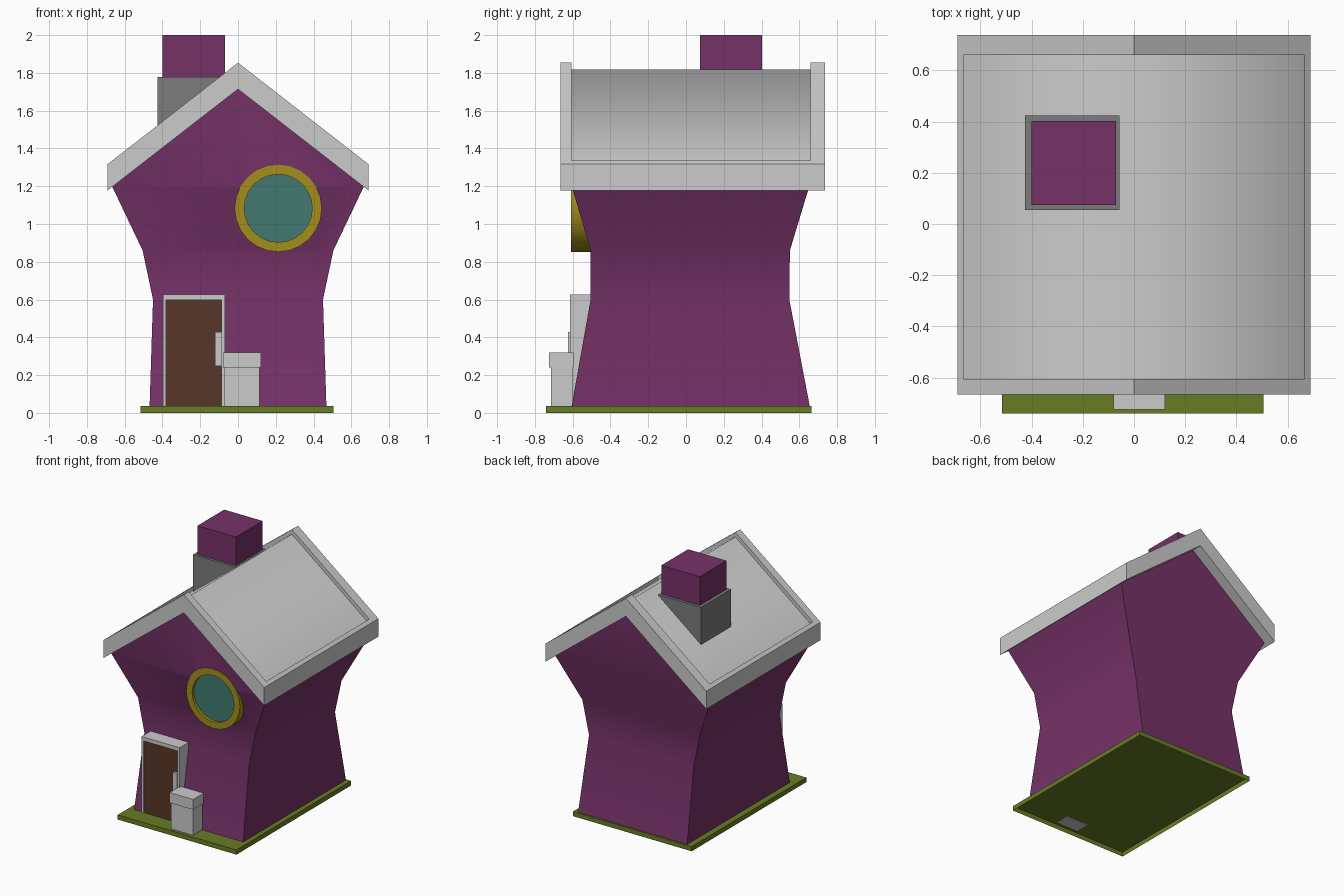
import bpy, bmesh, math
from mathutils import Matrix

if "Cube" in bpy.data.objects:
    bpy.data.objects.remove(bpy.data.objects["Cube"])


def material(name, rgb):
    m = bpy.data.materials.new(name)
    m.diffuse_color = (*rgb, 1)
    m.use_nodes = True
    m.node_tree.nodes["Principled BSDF"].inputs["Base Color"].default_value = m.diffuse_color
    return m


PURPLE = material("purple", (0.18, 0.032, 0.137))
GOLD = material("gold", (0.36, 0.27, 0.012))
TEAL = material("teal", (0.053, 0.195, 0.165))
BROWN = material("brown", (0.096, 0.038, 0.021))
GREEN = material("green", (0.137, 0.2, 0.017))
STONE = material("dark_grey", (0.2, 0.2, 0.2))


def finish(name, bm, mat=None, angle=None):
    bmesh.ops.recalc_face_normals(bm, faces=bm.faces)
    me = bpy.data.meshes.new(name)
    bm.to_mesh(me)
    bm.free()
    ob = bpy.data.objects.new(name, me)
    bpy.context.collection.objects.link(ob)
    if mat:
        me.materials.append(mat)
    if angle:
        smooth(ob, angle)
    return ob


def smooth(ob, angle):
    bpy.ops.object.select_all(action='DESELECT')
    ob.select_set(True)
    bpy.context.view_layer.objects.active = ob
    bpy.ops.object.shade_smooth_by_angle(angle=math.radians(angle))


def box(name, x, y, z, mat=None, open_bottom=False):
    bm = bmesh.new()
    bmesh.ops.create_cube(bm, size=1)
    for v in bm.verts:
        v.co = [r[0] if c < 0 else r[1] for c, r in zip(v.co, (x, y, z))]
    if open_bottom:
        low = [f for f in bm.faces if all(v.co.z < z[0] + 1e-5 for v in f.verts)]
        bmesh.ops.delete(bm, geom=low, context='FACES_ONLY')
    return finish(name, bm, mat)


def prism(name, pts, y0, y1, mat=None):
    """Extrude an x-z outline along y."""
    bm = bmesh.new()
    f = bm.faces.new([bm.verts.new((x, y0, z)) for x, z in pts])
    new = bmesh.ops.extrude_face_region(bm, geom=[f])["geom"]
    for v in new:
        if isinstance(v, bmesh.types.BMVert):
            v.co.y = y1
    return finish(name, bm, mat)


def disc(name, centre, radius, y0, y1, mat=None):
    bm = bmesh.new()
    turn = Matrix.Translation((centre[0], (y0 + y1) / 2, centre[1])) @ Matrix.Rotation(math.pi / 2, 4, 'X')
    bmesh.ops.create_cone(bm, cap_ends=True, segments=24, radius1=radius, radius2=radius,
                          depth=y1 - y0, matrix=turn)
    return finish(name, bm, mat)


def cut(ob, cutter):
    mod = ob.modifiers.new("cut", 'BOOLEAN')
    mod.object = cutter
    mod.operation = 'DIFFERENCE'
    mod.solver = 'EXACT'
    bpy.context.view_layer.objects.active = ob
    bpy.ops.object.modifier_apply(modifier=mod.name)
    bpy.data.objects.remove(cutter)


# Lawn tray, hollow underneath
LAWN = 0.036
box("lawn_base", (-0.515, 0.505), (-0.74, 0.665), (0, LAWN), GREEN, open_bottom=True)
FLOOR = LAWN + 0.001

# Pinched house walls: lofted rings topped by a gable
levels = [(FLOOR, 0.468, -0.605, 0.655), (0.6, 0.45, -0.505, 0.547),
          (0.86, 0.505, -0.505, 0.55), (1.2, 0.667, -0.605, 0.653)]
bm = bmesh.new()
rings = [[bm.verts.new(p) for p in ((-w, f, z), (w, f, z), (w, b, z), (-w, b, z))]
         for z, w, f, b in levels]
for lo, hi in zip(rings, rings[1:]):
    for i in range(4):
        j = (i + 1) % 4
        bm.faces.new((lo[i], lo[j], hi[j], hi[i]))
bm.faces.new(rings[0][::-1])
front, back = bm.verts.new((0, -0.605, 1.73)), bm.verts.new((0, 0.653, 1.73))
a, b, c, d = rings[-1]
for face in ((a, b, front), (c, d, back), (b, c, back, front), (d, a, front, back)):
    bm.faces.new(face)
walls = finish("house_walls", bm, PURPLE)

# Round window set into the front wall
WIN = (0.213, 1.083)
cut(walls, disc("window_hole", WIN, 0.205, -0.8, -0.49))
smooth(walls, 30)
bm = bmesh.new()
section = [bm.verts.new((WIN[0] + r, y, WIN[1]))
           for r, y in ((0.18, -0.61), (0.231, -0.61), (0.231, -0.48), (0.18, -0.48))]
edges = [bm.edges.new((section[i], section[(i + 1) % 4])) for i in range(4)]
bmesh.ops.spin(bm, geom=section + edges, cent=(WIN[0], 0, WIN[1]), axis=(0, 1, 0),
               angle=math.tau, steps=24, use_merge=True)
bmesh.ops.remove_doubles(bm, verts=bm.verts, dist=1e-4)
finish("window_frame", bm, GOLD, 40)
disc("window_glass", WIN, 0.19, -0.588, -0.5, TEAL)

# Roof frame with a recess over both slopes
SLOPE = 0.537 / 0.69


def top(x, drop=0.0):
    return 1.854 - drop - SLOPE * abs(x)


roof = prism("roof_frame", [(-0.69, 1.178), (0, 1.714), (0.69, 1.178),
                            (0.69, top(0.69)), (0, top(0)), (-0.69, top(0.69))], -0.665, 0.737)
cut(roof, prism("roof_recess", [(-0.665, top(0.665, 0.05)), (0, top(0, 0.05)), (0.665, top(0.665, 0.05)),
                                (0.665, 2.2), (-0.665, 2.2)], -0.605, 0.66))

# Roof covering, shaded softly over the ridge
bm = bmesh.new()
rows = [[bm.verts.new((x, y, top(x, 0.036))) for x in (-0.665, 0, 0.665)] for y in (-0.605, 0.66)]
for i in range(2):
    bm.faces.new((rows[0][i], rows[0][i + 1], rows[1][i + 1], rows[1][i]))
finish("roof_covering", bm, None, 180)

# Chimney: sloping-bottomed base and stack
prism("chimney_base", [(-0.425, top(0.425, 0.07)), (-0.055, top(0.055, 0.07)),
                       (-0.055, 1.777), (-0.425, 1.777)], 0.055, 0.423, STONE)
box("chimney_stack", (-0.4, -0.07), (0.075, 0.402), (1.77, 2.0), PURPLE)

# Door with surround and handle
prism("door_frame", [(-0.398, FLOOR), (-0.398, 0.628), (-0.07, 0.628), (-0.07, FLOOR),
                     (-0.088, FLOOR), (-0.088, 0.598), (-0.38, 0.598), (-0.38, FLOOR)], -0.615, -0.48)
box("door_panel", (-0.385, -0.083), (-0.6065, -0.48), (FLOOR, 0.602), BROWN)
box("door_handle", (-0.123, -0.087), (-0.625, -0.595), (0.248, 0.428))

# Lidded box beside the door, just poking through the lawn
box("bin_body", (-0.073, 0.115), (-0.715, -0.6), (0.03, 0.245))
box("bin_lid", (-0.08, 0.122), (-0.725, -0.595), (0.24, 0.32))
